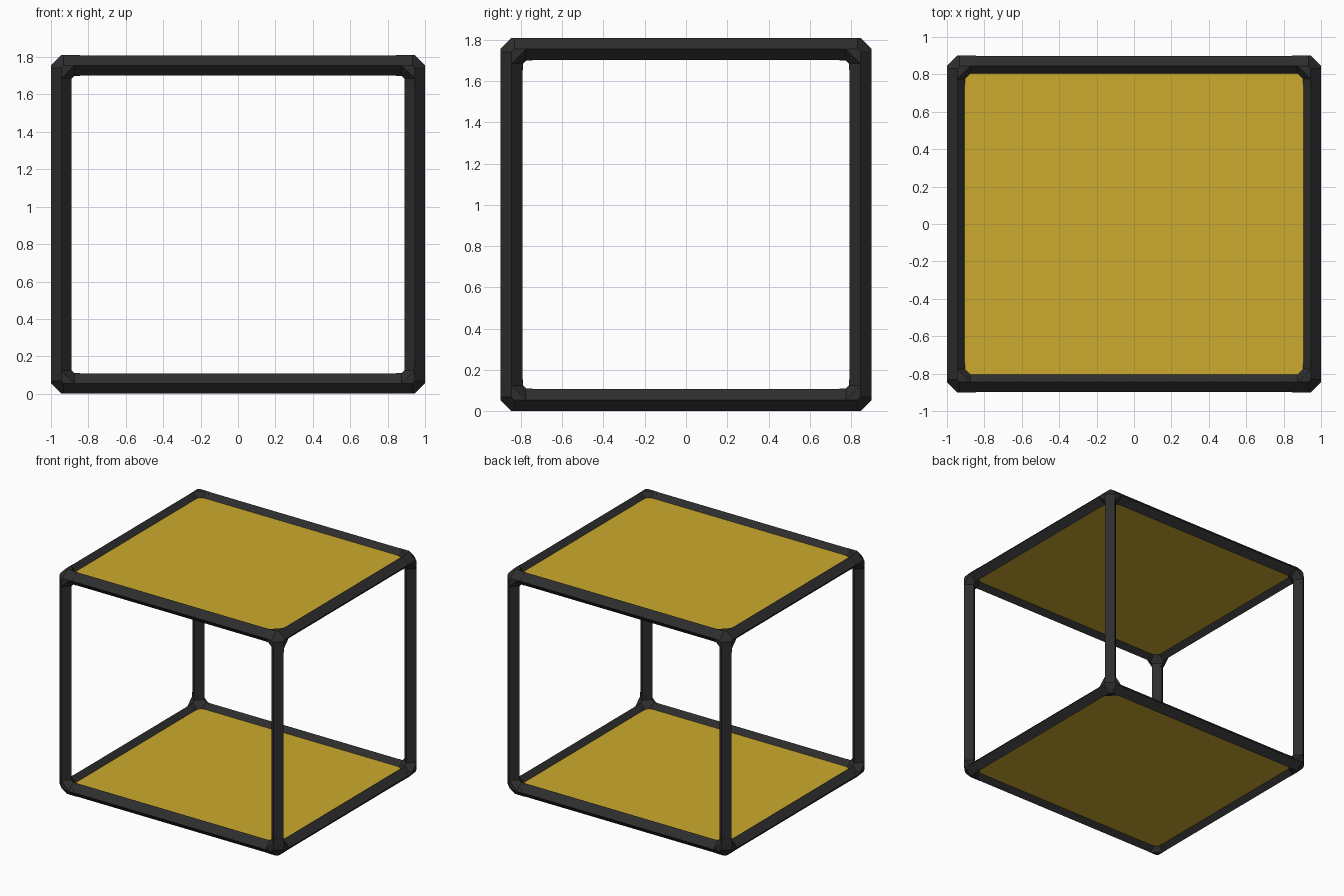
import bpy, bmesh
from itertools import product
from mathutils import Vector

cube = bpy.data.objects.get("Cube")
if cube:
    bpy.data.objects.remove(cube, do_unlink=True)

HALF = Vector((1.0, 0.9, 0.905))   # half extents of the frame
R = 0.055                          # half width of a diamond bar
CHAMFER = 0.068                    # outer corner cut
BEND = 0.125                       # where the corner block ends
COLLAR = 0.155                     # where the corner sleeves end


def material(name, rgb, rough):
    m = bpy.data.materials.new(name)
    m.use_nodes = True
    m.diffuse_color = (*rgb, 1)
    bsdf = m.node_tree.nodes["Principled BSDF"]
    bsdf.inputs["Base Color"].default_value = (*rgb, 1)
    bsdf.inputs["Roughness"].default_value = rough
    return m


black = material("charcoal black", (0.027, 0.027, 0.027), 0.6)
gold = material("mustard gold", (0.6, 0.4, 0.026), 0.6)


def hull(name, points, mat):
    """Convex solid around the points, lifted so the frame stands on the ground."""
    bm = bmesh.new()
    for p in points:
        bm.verts.new(Vector(p) + Vector((0, 0, HALF.z)))
    res = bmesh.ops.convex_hull(bm, input=bm.verts)
    loose = {g for g in res["geom_interior"] + res["geom_unused"]
             if isinstance(g, bmesh.types.BMVert)}
    bmesh.ops.delete(bm, geom=list(loose), context='VERTS')
    bmesh.ops.dissolve_limit(bm, angle_limit=0.01, verts=bm.verts, edges=bm.edges)
    bmesh.ops.recalc_face_normals(bm, faces=bm.faces)
    me = bpy.data.meshes.new(name)
    bm.to_mesh(me)
    bm.free()
    me.materials.append(mat)
    ob = bpy.data.objects.new(name, me)
    bpy.context.collection.objects.link(ob)
    return ob


def ring(axis, along, centre, r):
    """Diamond cross-section of a bar running along the axis."""
    pts = []
    for k in range(3):
        if k == axis:
            continue
        for s in (-r, r):
            p = Vector(centre)
            p[axis] = along
            p[k] += s
            pts.append(p)
    return pts


# Twelve bars
for axis, label in enumerate(("width_bar", "depth_bar", "upright_bar")):
    for signs in product((-1, 1), repeat=2):
        s = list(signs)
        s.insert(axis, 0)
        centre = [s[k] * (HALF[k] - R) for k in range(3)]
        end = HALF[axis] - BEND
        hull(label, ring(axis, -end, centre, R - 0.0015)
             + ring(axis, end, centre, R - 0.0015), black)

# Eight chamfered corner blocks with three sleeves each
for sign in product((-1, 1), repeat=3):
    def place(p):
        return [sign[k] * (HALF[k] - p[k]) for k in range(3)]

    mid = (R, R, R)
    block = []
    for axis in range(3):
        block += ring(axis, BEND, mid, R)
        for other in range(3):
            if other != axis:
                p = [R, R, R]
                p[axis], p[other] = CHAMFER, 0
                block.append(p)
        sleeve = ring(axis, BEND - 0.01, mid, R) + ring(axis, COLLAR, mid, R)
        hull("corner_sleeve", [place(p) for p in sleeve], black)
    hull("corner_block", [place(p) for p in block], black)

# Two panels held between the horizontal bars
for name, side in (("bottom_panel", -1), ("top_panel", 1)):
    z = side * (HALF.z - R)
    hull(name, [(sx * (HALF.x - 0.08), sy * (HALF.y - 0.08), z + t)
                for sx, sy, t in product((-1, 1), (-1, 1), (-0.014, 0.014))], gold)
